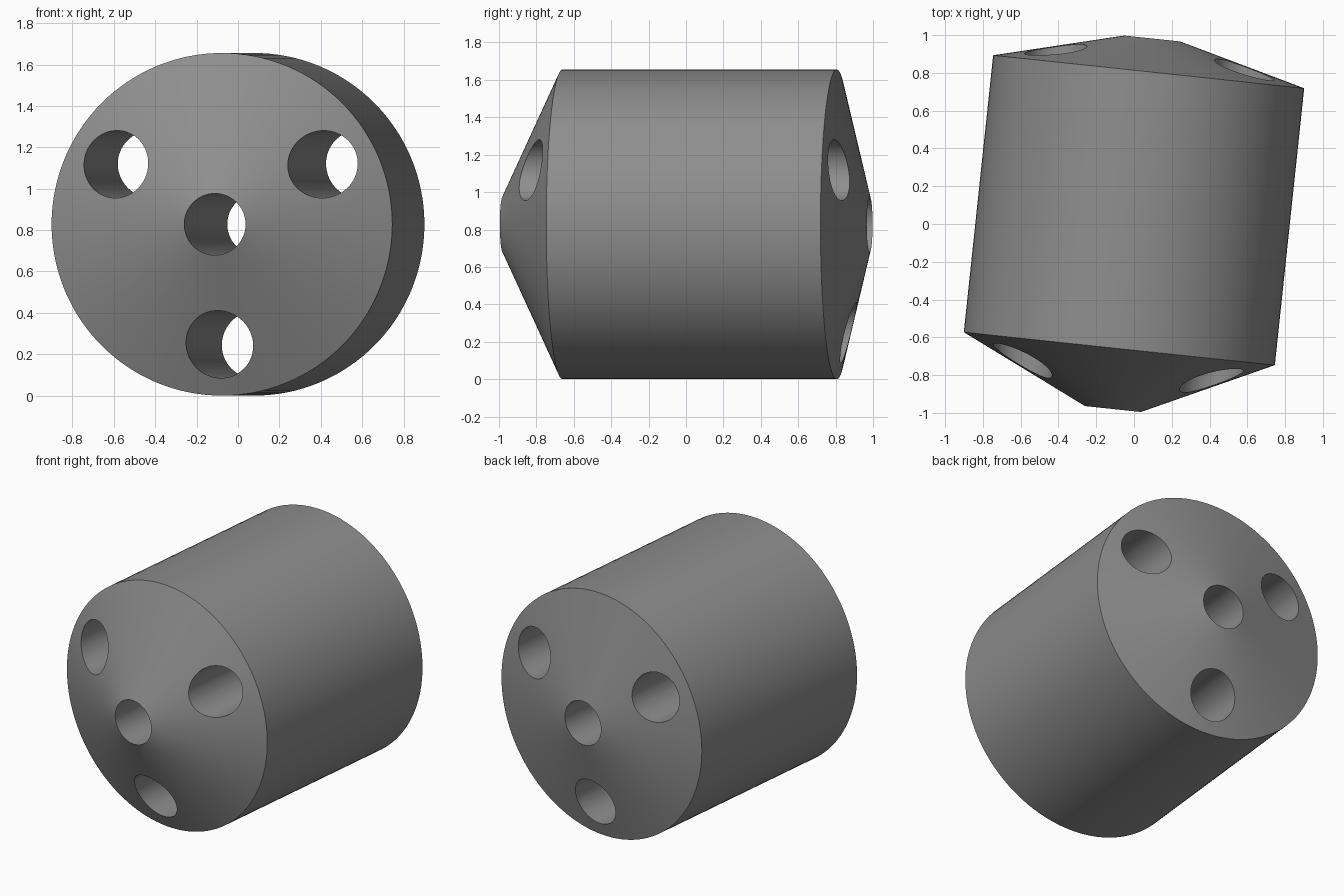
import bpy, bmesh, math
from mathutils import Matrix, Vector

if "Cube" in bpy.data.objects:
    bpy.data.objects.remove(bpy.data.objects["Cube"])

SEGMENTS = 128
RADIUS = 0.828
YAW = Matrix.Rotation(math.radians(-6.05), 4, 'Z')
PLACE = Matrix.Translation((0, 0.073, RADIUS)) @ YAW

grey = bpy.data.materials.new("grey")
grey.diffuse_color = (0.27, 0.27, 0.27, 1)
grey.use_nodes = True
grey.node_tree.nodes["Principled BSDF"].inputs["Base Color"].default_value = grey.diffuse_color


def lathe(name, profile, segments, offset=(0, 0)):
    """Revolve (radius, y) points around a line parallel to y."""
    bm = bmesh.new()
    verts = [bm.verts.new((r, y, 0)) for r, y in profile]
    edges = [bm.edges.new(p) for p in zip(verts, verts[1:])]
    bmesh.ops.spin(bm, geom=verts + edges, cent=(0, 0, 0), axis=(0, 1, 0),
                   angle=math.tau, steps=segments, use_merge=True)
    bmesh.ops.remove_doubles(bm, verts=bm.verts, dist=1e-5)
    bmesh.ops.recalc_face_normals(bm, faces=bm.faces)
    bm.transform(PLACE @ Matrix.Translation((offset[0], 0, offset[1])))
    mesh = bpy.data.meshes.new(name)
    bm.to_mesh(mesh)
    bm.free()
    mesh.materials.append(grey)
    obj = bpy.data.objects.new(name, mesh)
    bpy.context.collection.objects.link(obj)
    return obj


# Solid cylinder with a steep cone in front and a shallow cone behind
half = 0.737
body = lathe("perforated_grain", [(0, -half - 0.392), (RADIUS, -half),
                                  (RADIUS, half), (0, half + 0.216)], SEGMENTS)

# One central bore and three around it, all parallel to the axis
bores = [(0.149, 0, 0)]
for degrees in (30, 150, 270):
    a = math.radians(degrees)
    bores.append((0.163, 0.58 * math.cos(a), 0.58 * math.sin(a)))

for i, (r, x, z) in enumerate(bores):
    cutter = lathe(f"bore_cutter_{i}", [(0, -1.5), (r, -1.5), (r, 1.5), (0, 1.5)],
                   64, (x, z))
    cutter.hide_render = True
    bpy.context.view_layer.objects.active = body
    mod = body.modifiers.new("bore", 'BOOLEAN')
    mod.operation = 'DIFFERENCE'
    mod.solver = 'EXACT'
    mod.object = cutter
    bpy.ops.object.modifier_apply(modifier=mod.name)
    bpy.data.objects.remove(cutter)

# Smooth walls, crisp rims
bpy.ops.object.select_all(action='DESELECT')
body.select_set(True)
bpy.context.view_layer.objects.active = body
bpy.ops.object.shade_smooth_by_angle(angle=math.radians(30))
